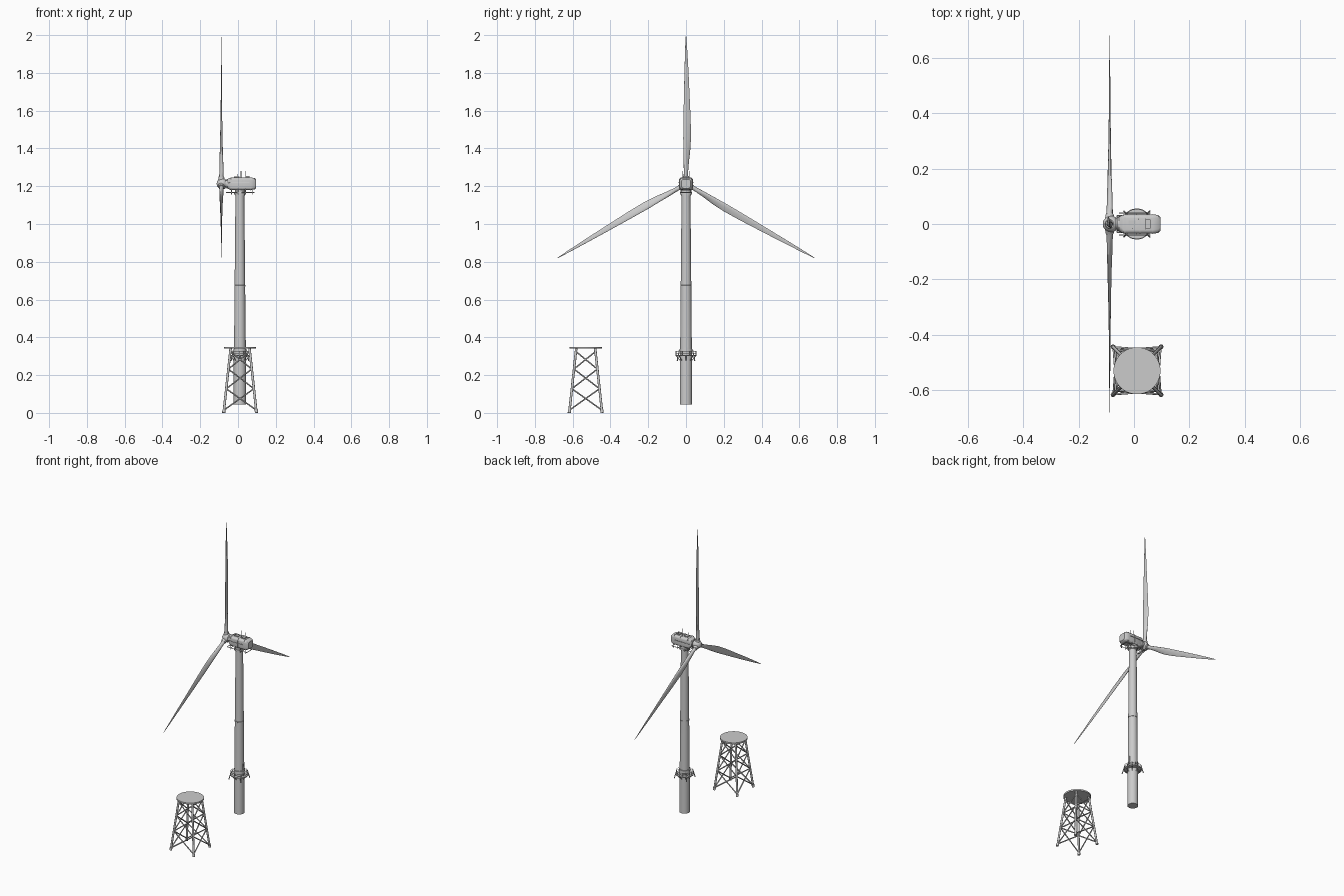
import bpy, bmesh, math
from mathutils import Vector, Matrix

if "Cube" in bpy.data.objects:
    bpy.data.objects.remove(bpy.data.objects["Cube"])

TX = 0.01                     # tower axis x
HUB = Vector((-0.088, 0, 1.213))


def finish(name, bm, smooth=True):
    bmesh.ops.recalc_face_normals(bm, faces=bm.faces)
    me = bpy.data.meshes.new(name)
    bm.to_mesh(me)
    bm.free()
    ob = bpy.data.objects.new(name, me)
    bpy.context.collection.objects.link(ob)
    if smooth:
        bpy.context.view_layer.objects.active = ob
        ob.select_set(True)
        bpy.ops.object.shade_smooth_by_angle(angle=math.radians(35))
        ob.select_set(False)
    return ob


def add_tube(bm, a, b, r, r2=None, n=10):
    a, b = Vector(a), Vector(b)
    d = b - a
    m = Matrix.Translation((a + b) / 2) @ d.to_track_quat('Z', 'Y').to_matrix().to_4x4()
    bmesh.ops.create_cone(bm, cap_ends=True, segments=n, radius1=r,
                          radius2=r if r2 is None else r2, depth=d.length, matrix=m)


def add_box(bm, lo, hi):
    lo, hi = Vector(lo), Vector(hi)
    m = Matrix.Translation((lo + hi) / 2) @ Matrix.Diagonal((*(hi - lo), 1))
    bmesh.ops.create_cube(bm, size=1, matrix=m)


def tubes(name, segs, r, n=8):
    bm = bmesh.new()
    for a, b in segs:
        add_tube(bm, a, b, r, n=n)
    return finish(name, bm)


def loft(bm, rings):
    rows = [[bm.verts.new(p) for p in ring] for ring in rings]
    n = len(rows[0])
    for p, q in zip(rows, rows[1:]):
        for i in range(n):
            bm.faces.new((p[i], p[(i + 1) % n], q[(i + 1) % n], q[i]))
    bm.faces.new(rows[0])
    bm.faces.new(rows[-1])


def lathe(name, profile, origin, axis='Z', n=48):
    # profile: (radius, distance along axis)
    bm = bmesh.new()
    rings = []
    for r, h in profile:
        ring = []
        for i in range(n):
            a = 2 * math.pi * i / n
            c, s = r * math.cos(a), r * math.sin(a)
            ring.append(Vector(origin) + (Vector((c, s, h)) if axis == 'Z' else Vector((h, c, s))))
        rings.append(ring)
    loft(bm, rings)
    return finish(name, bm)


def polar(r, a, z):
    return Vector((TX + r * math.cos(a), r * math.sin(a), z))


# Tower and foundation
lathe("transition_piece", [(0.033, 0.045), (0.033, 0.33), (0.035, 0.331), (0.035, 0.338), (0.031, 0.339)], (TX, 0, 0))
lathe("tower", [(0.031, 0.336), (0.028, 0.668), (0.0295, 0.669), (0.0295, 0.675),
                (0.028, 0.676), (0.0235, 1.15), (0.027, 1.152), (0.027, 1.182)], (TX, 0, 0))
bm = bmesh.new()
add_box(bm, (TX + 0.02, -0.007, 0.345), (TX + 0.032, 0.007, 0.385))
finish("tower_door", bm)

# Work platform with railing and sloping brackets
lathe("work_platform", [(0.03, 0.300), (0.056, 0.300), (0.056, 0.306), (0.03, 0.306)], (TX, 0, 0))
N = 16
angs = [2 * math.pi * i / N for i in range(N)]
rail = [(polar(0.054, a, 0.304), polar(0.054, a, 0.326)) for a in angs]
for z in (0.316, 0.326):
    rail += [(polar(0.054, a, z), polar(0.054, a + 2 * math.pi / N, z)) for a in angs]
tubes("platform_railing", rail, 0.001, 6)
tubes("platform_brackets", [(polar(0.032, a, 0.278), polar(0.052, a, 0.302)) for a in angs[::2]], 0.0022)
davits = []
for i in range(4):
    a = math.pi / 4 + i * math.pi / 2
    davits += [(polar(0.05, a, 0.33), polar(0.066, a, 0.275))]
tubes("platform_davits", davits, 0.0028)

# Nacelle: lofted rounded-rectangle sections along x
def rounded_section(x, w, z0, z1, r):
    pts = []
    for k, (sy, sz) in enumerate(((1, 1), (-1, 1), (-1, -1), (1, -1))):
        cy = sy * (w - r)
        cz = z1 - r if sz > 0 else z0 + r
        for j in range(6):
            a = math.pi / 2 * (k + j / 5)
            pts.append(Vector((x, cy + r * math.cos(a), cz + r * math.sin(a))))
    return pts

bm = bmesh.new()
loft(bm, [rounded_section(*s) for s in (
    (-0.055, 0.026, 1.187, 1.238, 0.02), (-0.045, 0.031, 1.182, 1.243, 0.018),
    (-0.038, 0.035, 1.180, 1.246, 0.014), (0.070, 0.035, 1.180, 1.246, 0.014),
    (0.088, 0.032, 1.183, 1.243, 0.014), (0.096, 0.025, 1.189, 1.236, 0.014))])
finish("nacelle", bm)
bm = bmesh.new()
for x in (-0.032, 0.022, 0.068):
    loft(bm, [rounded_section(x + d, 0.0365, 1.1785, 1.2475, 0.0145) for d in (-0.0015, 0.0015)])
finish("nacelle_ribs", bm)

# Roof hatches, masts and guard rails
bm = bmesh.new()
add_box(bm, (-0.02, -0.012, 1.244), (0.008, 0.012, 1.251))
add_box(bm, (0.04, -0.016, 1.244), (0.06, 0.016, 1.253))
finish("roof_hatches", bm)
tubes("roof_masts", [((x, y, 1.24), (x, y, z)) for x, y, z in
                     ((0.016, 0.018, 1.28), (0.042, -0.018, 1.28), (0.042, 0.018, 1.275), (-0.005, -0.015, 1.265))], 0.0016)
guard = []
for s in (-1, 1):
    guard.append(((-0.055, s * 0.04, 1.218), (0.06, s * 0.04, 1.218)))
    guard += [((x, s * 0.033, 1.218), (x, s * 0.04, 1.218)) for x in (-0.03, 0.01, 0.055)]
tubes("side_rails", guard, 0.0015)

# Service frame slung under the nacelle
frame = []
for s in (-1, 1):
    frame.append(((-0.062, s * 0.03, 1.167), (0.086, s * 0.03, 1.167)))
    frame += [((x, s * 0.03, 1.157), (x, s * 0.03, 1.185)) for x in (-0.035, 0.0, 0.04, 0.075)]
frame += [((x, -0.03, 1.167), (x, 0.03, 1.167)) for x in (-0.062, -0.035, 0.04, 0.086)]
tubes("service_frame", frame, 0.002)
lathe("yaw_ring", [(0.032, 1.157), (0.032, 1.166)], (TX, 0, 0))

# Hub, spinner and main bearing neck
lathe("hub", [(0.002, -0.025), (0.012, -0.023), (0.021, -0.016), (0.027, -0.006), (0.029, 0.006),
              (0.028, 0.016), (0.022, 0.023)], HUB, 'X', 32)
lathe("main_bearing", [(0.02, 0.018), (0.02, 0.026), (0.026, 0.027), (0.026, 0.037)], HUB, 'X', 32)

# Blades: radius, leading edge y, trailing edge y, thickness, twist in degrees
SECTIONS = ((0.036, -0.0115, 0.0115, 0.023, 0), (0.065, -0.0115, 0.0115, 0.022, 25),
            (0.11, -0.013, 0.016, 0.018, 22), (0.17, -0.014, 0.023, 0.013, 17),
            (0.24, -0.015, 0.027, 0.010, 12), (0.34, -0.0135, 0.025, 0.0075, 8),
            (0.47, -0.011, 0.019, 0.0055, 4), (0.60, -0.008, 0.013, 0.004, 2),
            (0.72, -0.0045, 0.006, 0.0025, 0), (0.775, -0.002, 0.002, 0.0015, 0),
            (0.787, -0.0006, 0.0006, 0.0006, 0))
for k in range(3):
    spin = Matrix.Translation(HUB) @ Matrix.Rotation(k * 2 * math.pi / 3, 4, 'X')
    rings = []
    for r, le, te, th, tw in SECTIONS:
        ring = []
        sharp = 1 - min(1, th / (te - le))
        for i in range(20):
            a = 2 * math.pi * i / 20
            y = (le + te) / 2 + (te - le) / 2 * math.cos(a)
            x = th / 2 * math.sin(a) * (1 - 0.5 * sharp * math.cos(a))
            p = Matrix.Rotation(math.radians(tw), 4, 'Z') @ Vector((x, y, r))
            ring.append(spin @ p)
        rings.append(ring)
    bm = bmesh.new()
    loft(bm, rings)
    finish("blade_%d" % (k + 1), bm)
    bm = bmesh.new()
    add_tube(bm, spin @ Vector((0, 0, 0.01)), spin @ Vector((0, 0, 0.034)), 0.0175, 0.0155, 24)
    add_tube(bm, spin @ Vector((0, 0, 0.033)), spin @ Vector((0, 0, 0.039)), 0.0145, n=24)
    finish("blade_root_%d" % (k + 1), bm)

# Separate lattice jacket
JC = Vector((0.011, -0.531, 0))
CORNERS = ((1, 1), (-1, 1), (-1, -1), (1, -1))

def leg_point(c, z):
    h = 0.087 + (0.05 - 0.087) * z / 0.342
    return JC + Vector((c[0] * h, c[1] * h, z))

tubes("jacket_legs", [(leg_point(c, 0.004), leg_point(c, 0.342)) for c in CORNERS], 0.0065, 16)
tubes("jacket_feet", [(leg_point(c, 0.0), leg_point(c, 0.016)) for c in CORNERS], 0.0085, 16)
braces = []
levels = (0.015, 0.128, 0.232, 0.325)
for i in range(4):
    a, b = CORNERS[i], CORNERS[(i + 1) % 4]
    for z0, z1 in zip(levels, levels[1:]):
        braces += [(leg_point(a, z0), leg_point(b, z1)), (leg_point(b, z0), leg_point(a, z1))]
tubes("jacket_braces", braces, 0.0037, 12)
lathe("jacket_deck", [(0.085, 0.340), (0.085, 0.350)], JC, n=48)
